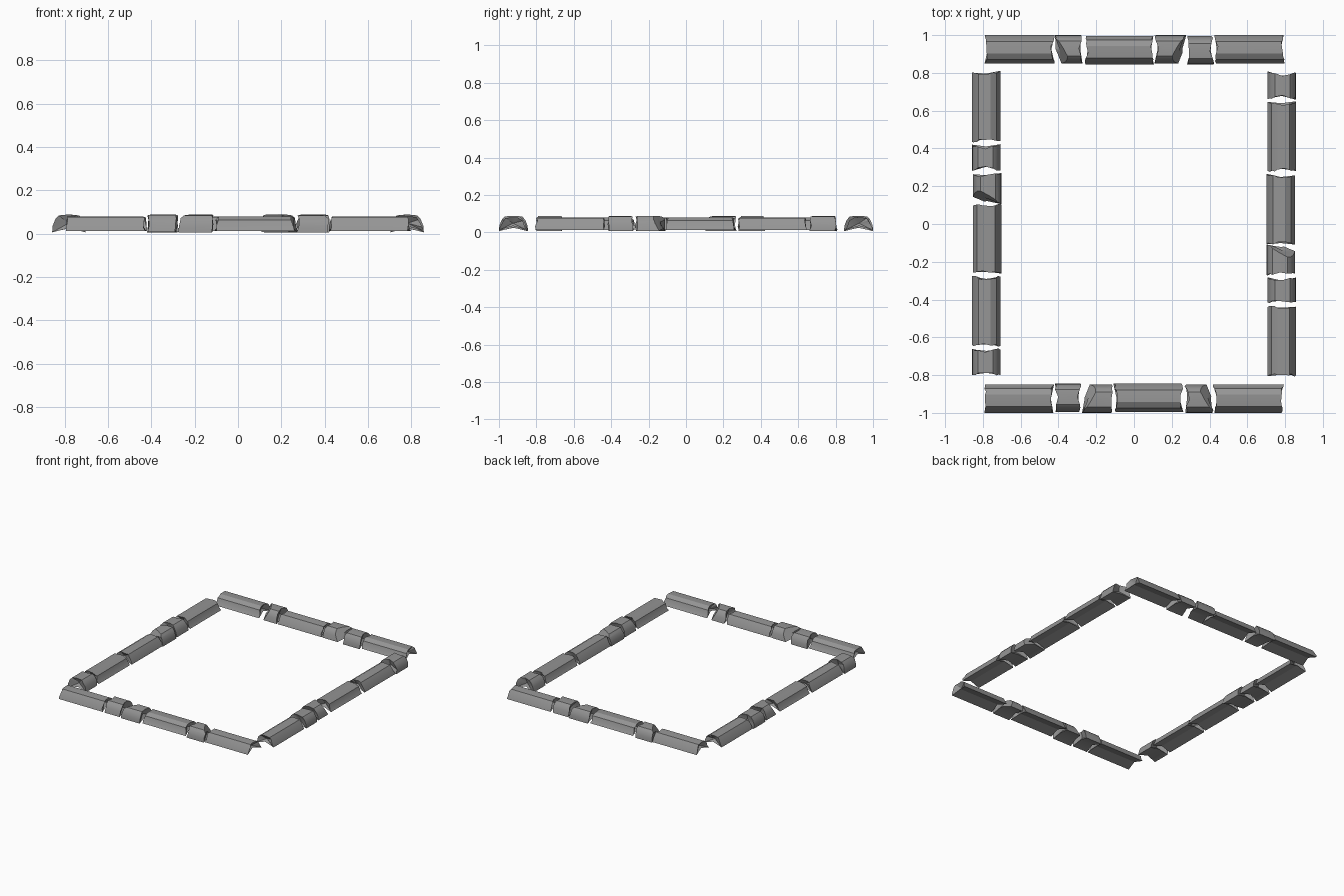
import bpy, bmesh, random
from math import radians
from mathutils import Vector

random.seed(4)
cube = bpy.data.objects.get("Cube")
if cube:
    bpy.data.objects.remove(cube)

stone = bpy.data.materials.new("grey stone")
stone.use_nodes = True
GREY = (0.3, 0.3, 0.3, 1)
stone.diffuse_color = GREY
stone.node_tree.nodes["Principled BSDF"].inputs["Base Color"].default_value = GREY

# Cross-sections: distance from the outer edge, height
LONG = [(0, .012), (.006, .03), (.026, .064), (.034, .076), (.06, .079), (.098, .08),
        (.112, .072), (.128, .062), (.138, .03), (.15, .012), (.075, .034)]
SHORT = [(0, .006), (.002, .035), (.014, .066), (.03, .084), (.07, .088), (.11, .086),
         (.128, .07), (.142, .045), (.15, .008), (.075, .025)]


def make_stone(name, start, end, profile, place, flip=False, chip=0):
    """Stone with wavy, hollow ends; chip cuts a top corner off one end."""
    bm = bmesh.new()
    rings = []
    for u, inward in ((start, 1), (end, -1)):
        ring = []
        for i, (v, z) in enumerate(profile):
            v = .155 - v if flip else v
            notch = .014 * (1 - abs(v - .07) / .08) + random.uniform(-.004, .009)
            ring.append(bm.verts.new((u + inward * notch, v, z)))
        rings.append(ring)
        middle = bm.verts.new((u + inward * .035, .075, .048))
        for i in range(len(ring)):
            bm.faces.new((ring[i - 1], ring[i], middle))
    a, b = rings
    for i in range(len(a)):
        bm.faces.new((a[i - 1], a[i], b[i], b[i - 1]))
    if chip:
        # Slanted break across the inner or outer top corner
        u = end if chip > 0 else start
        side = 1 if flip else -1
        normal = Vector((chip * .8, -side * .45, .55)).normalized()
        point = Vector((u - chip * .045, .075, .075))
        cut = bmesh.ops.bisect_plane(bm, geom=bm.verts[:] + bm.edges[:] + bm.faces[:],
                                     plane_co=point, plane_no=normal, clear_outer=True)
        edges = [e for e in cut["geom_cut"] if isinstance(e, bmesh.types.BMEdge)]
        bmesh.ops.holes_fill(bm, edges=edges, sides=0)
    bmesh.ops.recalc_face_normals(bm, faces=bm.faces[:])
    for vert in bm.verts:
        vert.co = place(*vert.co)
    bmesh.ops.recalc_face_normals(bm, faces=bm.faces[:])
    mesh = bpy.data.meshes.new(name)
    bm.to_mesh(mesh)
    bm.free()
    mesh.materials.append(stone)
    obj = bpy.data.objects.new(name, mesh)
    bpy.context.collection.objects.link(obj)
    return obj


# Start, end, is long, flipped, chipped end
BACK = [(-.79, -.42, 1, 0, 0), (-.425, -.27, 0, 0, -1), (-.26, .105, 1, 1, 0),
        (.11, .275, 0, 0, 1), (.28, .42, 0, 1, 0), (.427, .797, 1, 0, 0)]
LEFT = [(-.805, -.66, 0, 0, 0), (-.65, -.275, 1, 0, 0), (-.265, .11, 1, 1, 0),
        (.105, .27, 0, 1, -1), (.282, .42, 0, 0, 0), (.432, .808, 1, 0, 0)]

stones = []
for sides, row, place in (
        (("back", "front"), BACK, lambda u, v, z: (u, 1 - v, z)),
        (("left", "right"), LEFT, lambda u, v, z: (-.857 + v, u, z))):
    for turn, side in zip((1, -1), sides):
        def placed(u, v, z, place=place, turn=turn):
            x, y, h = place(u, v, z)
            return (turn * x, turn * y, h)
        for i, (start, end, is_long, flip, chip) in enumerate(row):
            kind = "long" if is_long else "short"
            stones.append(make_stone(f"{side}_{kind}_stone_{i + 1}", start, end,
                                     LONG if is_long else SHORT, placed, flip, chip))

# Soft faces with crisp broken edges
bpy.ops.object.select_all(action='DESELECT')
for obj in stones:
    obj.select_set(True)
bpy.context.view_layer.objects.active = stones[0]
bpy.ops.object.shade_smooth_by_angle(angle=radians(30))
